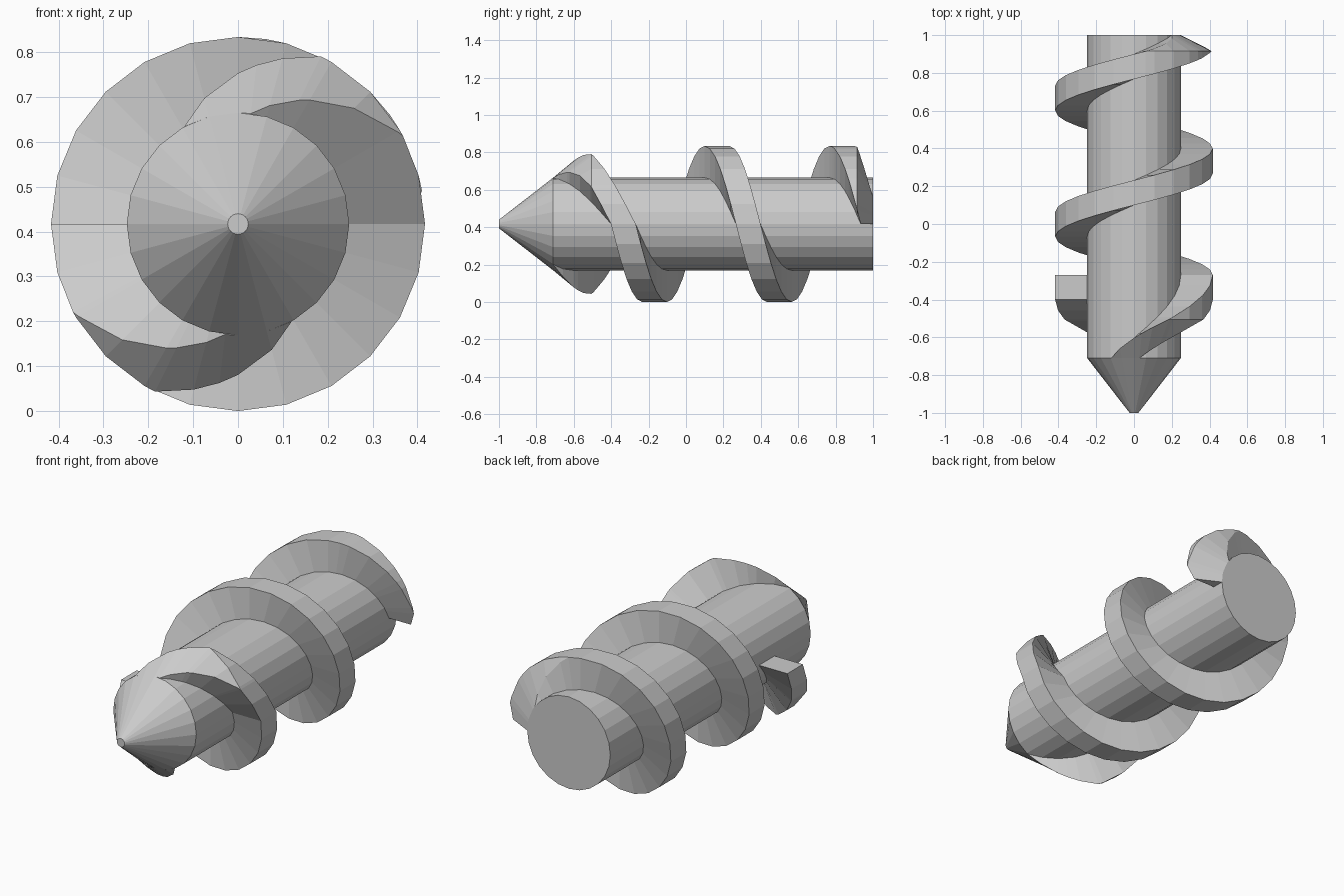
import bpy, bmesh
from math import sin, cos, radians

if "Cube" in bpy.data.objects:
    bpy.data.objects.remove(bpy.data.objects["Cube"])

R_CORE, R_OUT, ZC = 0.248, 0.417, 0.417
Y_TIP, Y_NECK, Y_FULL, Y_CHAMFER, Y_END = -1.0, -0.71, -0.505, 0.915, 1.0
HALF = 0.066                      # half the thread width along the shaft
Y_JOIN, FAST, SLOW = -0.335, 1.335 / 360, 1.335 / 720


def point(r, y, deg):
    a = radians(deg)
    return (r * sin(a), y, ZC + r * cos(a))


def skin(name, rings):
    """Joins closed rings of points into a capped solid with flat faces."""
    bm = bmesh.new()
    loops = [[bm.verts.new(p) for p in ring] for ring in rings]
    n = len(loops[0])
    for a, b in zip(loops, loops[1:]):
        for i in range(n):
            j = (i + 1) % n
            bm.faces.new((a[i], a[j], b[j], b[i]))
    bm.faces.new(loops[0][::-1])
    bm.faces.new(loops[-1])
    bmesh.ops.remove_doubles(bm, verts=bm.verts, dist=1e-4)
    bmesh.ops.recalc_face_normals(bm, faces=bm.faces)
    mesh = bpy.data.meshes.new(name)
    bm.to_mesh(mesh)
    bm.free()
    obj = bpy.data.objects.new(name, mesh)
    bpy.context.collection.objects.link(obj)
    return obj


def envelope(y):
    """Outer thread radius: grows with the tip cone, chamfered at the back."""
    front = (y - Y_NECK) / (Y_FULL - Y_NECK)
    back = (Y_END - y) / (Y_END - Y_CHAMFER)
    t = max(0, min(1, front, back))
    return R_CORE + t * (R_OUT - R_CORE)


def section(deg, turn):
    """Rectangular thread section, trimmed by the envelope."""
    d = deg - 90
    mid = Y_JOIN + d * (FAST if d < 0 else SLOW)
    lo, hi = [max(Y_NECK, min(Y_END, mid + s * HALF)) for s in (-1, 1)]
    ys = [hi, max(lo, min(hi, Y_CHAMFER)), max(lo, min(hi, Y_FULL)), lo]
    inner = R_CORE - 0.004
    pts = [point(inner, lo, deg + turn), point(inner, hi, deg + turn)]
    return pts + [point(envelope(y), y, deg + turn) for y in ys]


# angles where a thread edge meets the front cone or the rear chamfer
front_keys = [90 + (y - Y_JOIN - s * HALF) / FAST for y in (Y_NECK, Y_FULL) for s in (-1, 1)]
rear_keys = [90 + (y - Y_JOIN - s * HALF) / SLOW
             for y, s in ((Y_CHAMFER, 1), (Y_END, 1), (Y_CHAMFER, -1))]
start = min(front_keys)
lead = sorted([a for a in range(-30, 91, 15) if a > start] + front_keys)
full = sorted(lead + list(range(105, 811, 15)) + rear_keys)

# shaft with pointed tip
skin("shaft", [[point(r, y, i * 15) for i in range(24)]
               for r, y in ((0.023, Y_TIP), (R_CORE, Y_NECK), (R_CORE, Y_END))])
# long main thread
skin("main_thread", [section(a, 0) for a in full])
# short second thread opposite it at the tip
skin("short_lead_thread", [section(a, 180) for a in lead])
